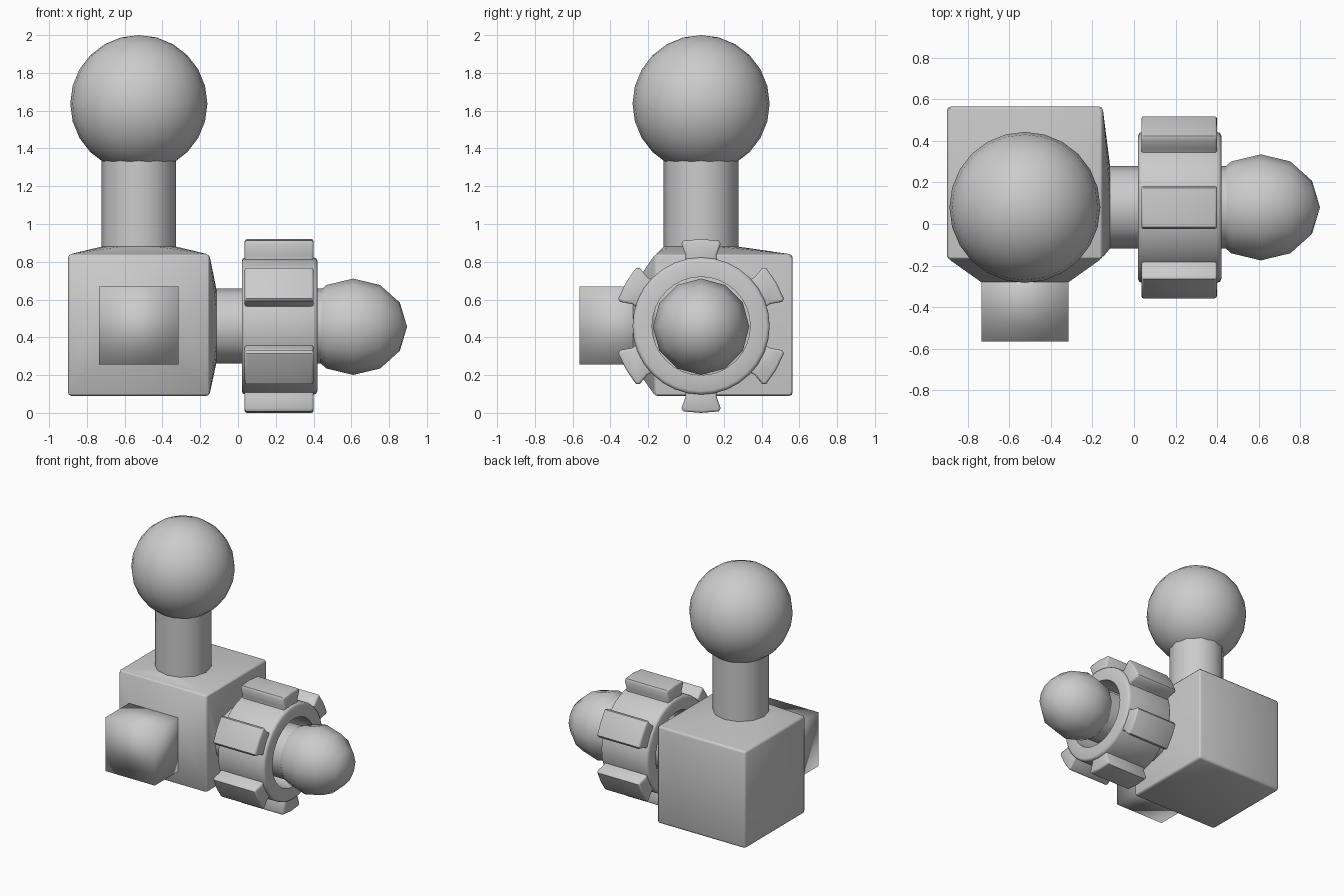
import bpy, bmesh
from math import radians, sin, cos, pi
from mathutils import Matrix, Vector

old = bpy.data.objects.get("Cube")
if old:
    bpy.data.objects.remove(old, do_unlink=True)

# Single clay colour
clay = bpy.data.materials.new("clay_grey")
clay.use_nodes = True
CLAY = (0.6, 0.6, 0.6, 1)
clay.diffuse_color = CLAY
clay.node_tree.nodes["Principled BSDF"].inputs["Base Color"].default_value = CLAY

# Shared placement
LO = Vector((-0.9, -0.17, 0.09))        # body corners
HI = Vector((-0.15, 0.565, 0.84))
POST = Vector((-0.525, 0.08, 0))        # upright axis
ARM = Vector((0, 0.08, 0.46))           # sideways axis
ALONG_X = Matrix.Rotation(pi / 2, 4, 'Y')
NECK = 0.198


def finish(name, bm, angle=None):
    """Turn a bmesh into a smooth shaded object; angle keeps sharper edges crisp."""
    bmesh.ops.recalc_face_normals(bm, faces=bm.faces)
    mesh = bpy.data.meshes.new(name)
    bm.to_mesh(mesh)
    bm.free()
    mesh.materials.append(clay)
    obj = bpy.data.objects.new(name, mesh)
    bpy.context.collection.objects.link(obj)
    bpy.ops.object.select_all(action='DESELECT')
    obj.select_set(True)
    bpy.context.view_layer.objects.active = obj
    if angle is None:
        bpy.ops.object.shade_smooth()
    else:
        bpy.ops.object.shade_smooth_by_angle(angle=radians(angle))
    return obj


def box(name, lo, hi, bevel=0.0):
    bm = bmesh.new()
    size = hi - lo
    bmesh.ops.create_cube(bm, size=1, matrix=Matrix.Translation((lo + hi) / 2) @ Matrix.Diagonal((*size, 1)))
    if bevel:
        bmesh.ops.bevel(bm, geom=bm.edges[:], offset=bevel, segments=2, profile=0.5, affect='EDGES')
    return finish(name, bm, 50 if bevel else None)


def ball(name, matrix, segments):
    bm = bmesh.new()
    bmesh.ops.create_uvsphere(bm, u_segments=segments, v_segments=segments // 2, radius=1, matrix=matrix)
    return finish(name, bm)


def rod(name, centre, length, turn):
    bm = bmesh.new()
    bmesh.ops.create_cone(bm, cap_ends=True, segments=12, radius1=NECK, radius2=NECK,
                          depth=length, matrix=Matrix.Translation(centre) @ turn)
    return finish(name, bm, 50)


def collar(name, points):
    """Sloped shoulder wrapped around a body face and the part it carries."""
    bm = bmesh.new()
    for p in points:
        bm.verts.new(p)
    bmesh.ops.convex_hull(bm, input=bm.verts[:])
    return finish(name, bm, 50)


def body_face(axis, value):
    """Four corners of the body face on one axis, inside the bevel."""
    a, b = [i for i in range(3) if i != axis]
    corners = []
    for s in (LO[a] + 0.01, HI[a] - 0.01):
        for t in (LO[b] + 0.01, HI[b] - 0.01):
            p = Vector()
            p[axis], p[a], p[b] = value, s, t
            corners.append(p)
    return corners


# Body block
box("body_block", LO, HI, 0.018)

# Front stub with its square shoulder
stub_lo, stub_hi = Vector((-0.735, -0.565, 0.255)), Vector((-0.315, -0.15, 0.67))
box("front_stub", stub_lo, stub_hi)
collar("front_shoulder", body_face(1, LO.y) +
       [Vector((x, -0.28, z)) for x in (stub_lo.x, stub_hi.x) for z in (stub_lo.z, stub_hi.z)])

# Upright neck, shoulder and large ball
steps = [2 * pi * i / 12 for i in range(12)]
rod("top_neck", POST + Vector((0, 0, 1.12)), 0.7, Matrix.Identity(4))
collar("top_shoulder", body_face(2, HI.z) +
       [POST + Vector((NECK * cos(a), NECK * sin(a), 0.88)) for a in steps])
ball("top_ball", Matrix.Translation(POST + Vector((0, 0, 1.637))) @ Matrix.Scale(0.363, 4), 24)

# Sideways neck, shoulder and small stretched ball
rod("side_neck", ARM + Vector((0.15, 0, 0)), 0.7, ALONG_X)
collar("side_shoulder", body_face(0, HI.x) +
       [ARM + Vector((-0.115, NECK * cos(a), NECK * sin(a))) for a in steps])
ball("side_ball", Matrix.Translation(ARM + Vector((0.61, 0, -0.004))) @
     Matrix.Diagonal((0.285, 0.255, 0.255, 1)) @ ALONG_X, 12)

# Hollow ring lathed around the sideways axis
bm = bmesh.new()
profile = [(0.02, 0.26), (0.02, 0.345), (0.026, 0.358), (0.04, 0.363),
           (0.4, 0.363), (0.414, 0.358), (0.42, 0.345), (0.42, 0.26)]
verts = [bm.verts.new(ARM + Vector((x, 0, r))) for x, r in profile]
edges = [bm.edges.new((verts[i], verts[(i + 1) % len(verts)])) for i in range(len(verts))]
bmesh.ops.spin(bm, geom=verts + edges, cent=ARM, axis=(1, 0, 0), angle=2 * pi,
               steps=32, use_merge=True)
bmesh.ops.remove_doubles(bm, verts=bm.verts[:], dist=0.0001)
finish("gear_ring", bm, 50)

# Six flared teeth around the ring
half = [(0.085, 0.31), (0.082, 0.375), (0.104, 0.435), (0.094, 0.452)]
outline = half + [(0, 0.46)] + [(-t, r) for t, r in reversed(half)]
for k in range(6):
    bm = bmesh.new()
    face = bm.faces.new([bm.verts.new((0.035, t, r)) for t, r in outline])
    out = bmesh.ops.extrude_face_region(bm, geom=[face])
    moved = [v for v in out["geom"] if isinstance(v, bmesh.types.BMVert)]
    bmesh.ops.translate(bm, verts=moved, vec=(0.365, 0, 0))
    rims = [e for e in bm.edges if abs(e.verts[0].co.x - e.verts[1].co.x) < 0.001]
    bmesh.ops.bevel(bm, geom=rims, offset=0.012, segments=2, profile=0.5, affect='EDGES')
    bmesh.ops.transform(bm, verts=bm.verts[:],
                        matrix=Matrix.Translation(ARM) @ Matrix.Rotation(k * pi / 3, 4, 'X'))
    finish(f"gear_tooth_{k + 1}", bm, 50)
